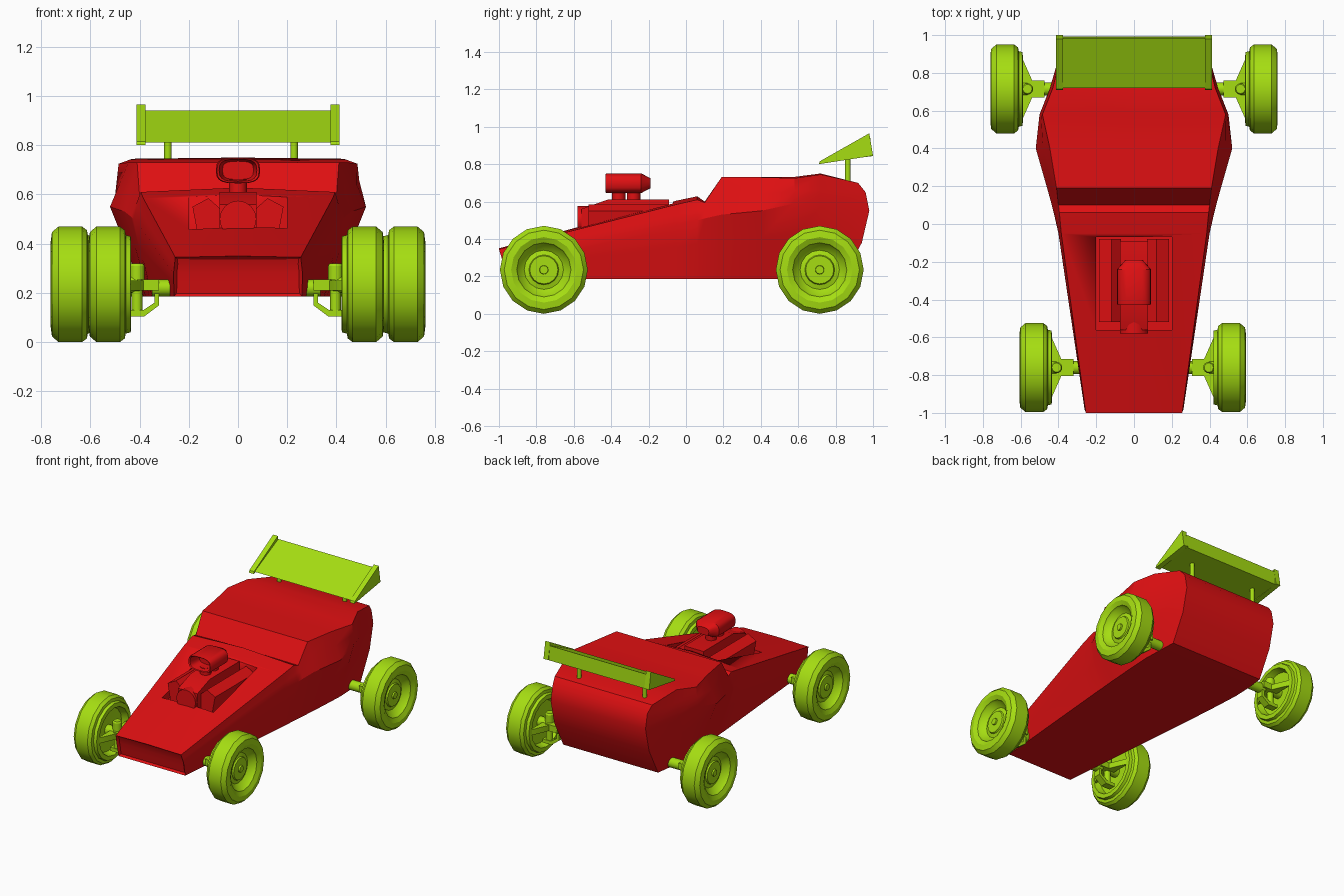
import bpy
import bmesh
from math import cos, sin, tau, radians, copysign
from mathutils import Vector

default_cube = bpy.data.objects.get("Cube")
if default_cube:
    bpy.data.objects.remove(default_cube, do_unlink=True)


def make_material(name, colour):
    material = bpy.data.materials.new(name)
    material.use_nodes = True
    material.diffuse_color = colour
    material.node_tree.nodes["Principled BSDF"].inputs["Base Color"].default_value = colour
    return material


red = make_material("body red", (0.74, 0.005, 0.006, 1))
green = make_material("lime green", (0.38, 0.73, 0.006, 1))


def loft(name, rings, material, strip_caps=False, inset_front=False):
    """Bridge closed rings of equal length and close both ends."""
    bm = bmesh.new()
    loops = [[bm.verts.new(point) for point in ring] for ring in rings]
    count = len(loops[0])
    for near, far in zip(loops, loops[1:]):
        for i in range(count):
            j = (i + 1) % count
            bm.faces.new((near[i], near[j], far[j], far[i]))
    end_faces = []
    for loop in (loops[0], loops[-1]):
        if strip_caps:
            strips = [(i, i + 1, count - 2 - i, count - 1 - i) for i in range((count - 1) // 2)]
            caps = [bm.faces.new([loop[k] for k in dict.fromkeys(s)]) for s in strips]
        else:
            caps = [bm.faces.new(loop)]
        end_faces.append(caps)
    bmesh.ops.recalc_face_normals(bm, faces=bm.faces)
    if inset_front:
        bmesh.ops.inset_region(bm, faces=end_faces[0], thickness=0.014, depth=-0.015)
    mesh = bpy.data.meshes.new(name)
    bm.to_mesh(mesh)
    bm.free()
    mesh.materials.append(material)
    obj = bpy.data.objects.new(name, mesh)
    bpy.context.collection.objects.link(obj)
    smooth(obj)
    return obj


def smooth(obj):
    bpy.ops.object.select_all(action="DESELECT")
    obj.select_set(True)
    bpy.context.view_layer.objects.active = obj
    bpy.ops.object.shade_smooth_by_angle(angle=radians(30))


def prism(name, outline, axis, low, high, material):
    """Extrude a flat outline along one axis."""
    rings = []
    for t in (low, high):
        ring = [list(p) for p in outline]
        for point in ring:
            point.insert(axis, t)
        rings.append(ring)
    return loft(name, rings, material)


def turned(name, origin, direction, profile, material, sides=16):
    """Turn a (radius, distance) profile around a direction."""
    turn = Vector(direction).to_track_quat("Z", "Y")
    rings = [[Vector(origin) + turn @ Vector((r * cos(tau * i / sides), r * sin(tau * i / sides), h))
              for i in range(sides)] for r, h in profile]
    return loft(name, rings, material)


def rectangle(a, b, c, d):
    return [(a, c), (b, c), (b, d), (a, d)]


def full_ring(half):
    """Mirror a half section whose last point lies on the centre line."""
    return half + [(-x, y, z) for x, y, z in reversed(half[:-1])]


def section(y, floor_x, side_x, side_z, top_x, top_z, crown_z, lean=0):
    floor = Vector((floor_x, y + lean, 0.185))
    side = Vector((side_x, y + lean / 2, side_z))
    top = Vector((top_x, y, top_z))
    half = [floor, floor.lerp(side, 0.6), side, side.lerp(top, 0.5), top, Vector((0, y, crown_z))]
    return full_ring([tuple(p) for p in half])


# Body shell: nose, hood, cowl, cabin and rounded tail
tail = [(0.37, 0.84, 0.19), (0.37, 0.94, 0.38), (0.37, 0.98, 0.55),
        (0.37, 0.96, 0.65), (0.38, 0.92, 0.7), (0, 0.92, 0.7)]
body = loft("body", [
    section(-1, 0.26, 0.262, 0.28, 0.255, 0.345, 0.35, lean=0.04),
    section(-0.05, 0.34, 0.4, 0.47, 0.385, 0.585, 0.605),
    section(0.06, 0.35, 0.425, 0.5, 0.395, 0.61, 0.628),
    section(0.1, 0.352, 0.435, 0.51, 0.4, 0.595, 0.6),
    section(0.19, 0.36, 0.46, 0.53, 0.41, 0.73, 0.73),
    section(0.4, 0.375, 0.52, 0.55, 0.445, 0.73, 0.73),
    section(0.58, 0.385, 0.5, 0.59, 0.485, 0.725, 0.732),
    section(0.72, 0.38, 0.445, 0.57, 0.43, 0.745, 0.75),
    full_ring(tail),
], red, strip_caps=True, inset_front=True)

# Engine bay cut into the hood
bay = prism("bay_cutter", rectangle(-0.2, 0.2, -0.56, -0.07), 2, 0.425, 0.9, red)
bay.hide_render = True
cut = body.modifiers.new("engine_bay", "BOOLEAN")
cut.operation = "DIFFERENCE"
cut.solver = "EXACT"
cut.object = bay
bpy.context.view_layer.objects.active = body
bpy.ops.object.modifier_apply(modifier=cut.name)
bpy.data.objects.remove(bay, do_unlink=True)

# Engine
prism("engine_block", [(-0.56, 0.42), (-0.56, 0.56), (-0.42, 0.61), (-0.09, 0.61), (-0.09, 0.42)],
      0, -0.075, 0.075, red)
turned("engine_pulley", (0, -0.58, 0.5), (0, 1, 0), [(0.075, 0), (0.075, 0.1)], red)
for side, word in ((1, "left"), (-1, "right")):
    cover = [(0.07, 0.42), (0.16, 0.42), (0.185, 0.55), (0.12, 0.585), (0.07, 0.54)]
    prism(word + "_valve_cover", [(side * x, z) for x, z in cover], 1, -0.52, -0.08, red)

# Air scoop on two intake stacks
def scoop_ring(y, size):
    angles = [tau * i / 20 for i in range(20)]
    def squared(value):
        return copysign(abs(value) ** 0.65, value)
    return [(0.09 * size * squared(cos(a)), y, 0.698 + 0.053 * size * squared(sin(a))) for a in angles]


loft("air_scoop", [scoop_ring(y, size) for y, size in
     ((-0.34, 0.7), (-0.425, 0.85), (-0.43, 0.95), (-0.42, 1), (-0.24, 1), (-0.19, 0.5))], red)
for y, word in ((-0.36, "front"), (-0.28, "rear")):
    turned(word + "_intake_stack", (0, y, 0.6), (0, 0, 1), [(0.036, 0), (0.036, 0.06)], red)

# Rear wing
prism("wing_blade", [(0.72, 0.812), (0.985, 0.942), (0.993, 0.842)], 0, -0.38, 0.38, green)
for side, word in ((1, "left"), (-1, "right")):
    prism(word + "_wing_end_plate", [(0.71, 0.8), (0.715, 0.815), (0.98, 0.965), (1, 0.845)],
          0, side * 0.375, side * 0.412, green)
for x, word in ((0.228, "left"), (-0.285, "right")):
    turned(word + "_wing_post", (x, 0.865, 0.68), (0, 0, 1), [(0.015, 0), (0.015, 0.17)], green)

# Wheel cross-section from the hub cap, over the tread, to the inner dish
wheel_profile = [(0.022, 0.045), (0.024, 0.035), (0.075, 0.035), (0.08, 0.025), (0.105, 0.018),
                 (0.138, 0.045), (0.145, 0.062), (0.175, 0.077), (0.212, 0.072), (0.235, 0.045),
                 (0.235, -0.05), (0.22, -0.07), (0.2, -0.074), (0.195, -0.094), (0.165, -0.096),
                 (0.15, -0.05), (0.03, -0.045)]


# Wheel and suspension corner; distances run outward from the wheel centre
def corner(name, side, centre_x, y):
    def across(points):
        return [(side * (centre_x + d), other) for d, other in points]

    def round_bar(part, d, z, direction, profile):
        turned(name + part, (side * (centre_x + d), y, z), direction, profile, green)

    round_bar("_wheel", 0, 0.235, (side, 0, 0), wheel_profile)
    round_bar("_kingpin_top", -0.12, 0.22, (0, 0, 1), [(0.03, 0), (0.03, 0.09), (0.024, 0.1)])
    round_bar("_kingpin", -0.12, 0.11, (0, 0, 1), [(0.022, 0), (0.022, 0.12)])
    round_bar("_axle_stub", -0.18, 0.22, (-side, 0, 0), [(0.034, 0), (0.034, 0.14)])
    round_bar("_hub_shaft", -0.13, 0.235, (side, 0, 0), [(0.035, 0), (0.035, 0.1)])
    prism(name + "_knuckle", across(rectangle(-0.21, -0.12, y - 0.045, y + 0.045)), 2, 0.21, 0.255, green)
    prism(name + "_brace", across([(-0.085, y - 0.18), (-0.145, y - 0.045),
                                   (-0.145, y + 0.045), (-0.085, y + 0.18)]), 2, 0.21, 0.25, green)
    prism(name + "_lower_arm", across([(-0.08, 0.105), (-0.15, 0.105), (-0.21, 0.15), (-0.21, 0.22),
                                       (-0.19, 0.22), (-0.19, 0.16), (-0.145, 0.13), (-0.08, 0.13)]),
          1, y - 0.025, y + 0.025, green)


corner("front_left", 1, 0.516, -0.76)
corner("front_right", -1, 0.53, -0.76)
corner("rear_left", 1, 0.684, 0.715)
corner("rear_right", -1, 0.684, 0.715)
